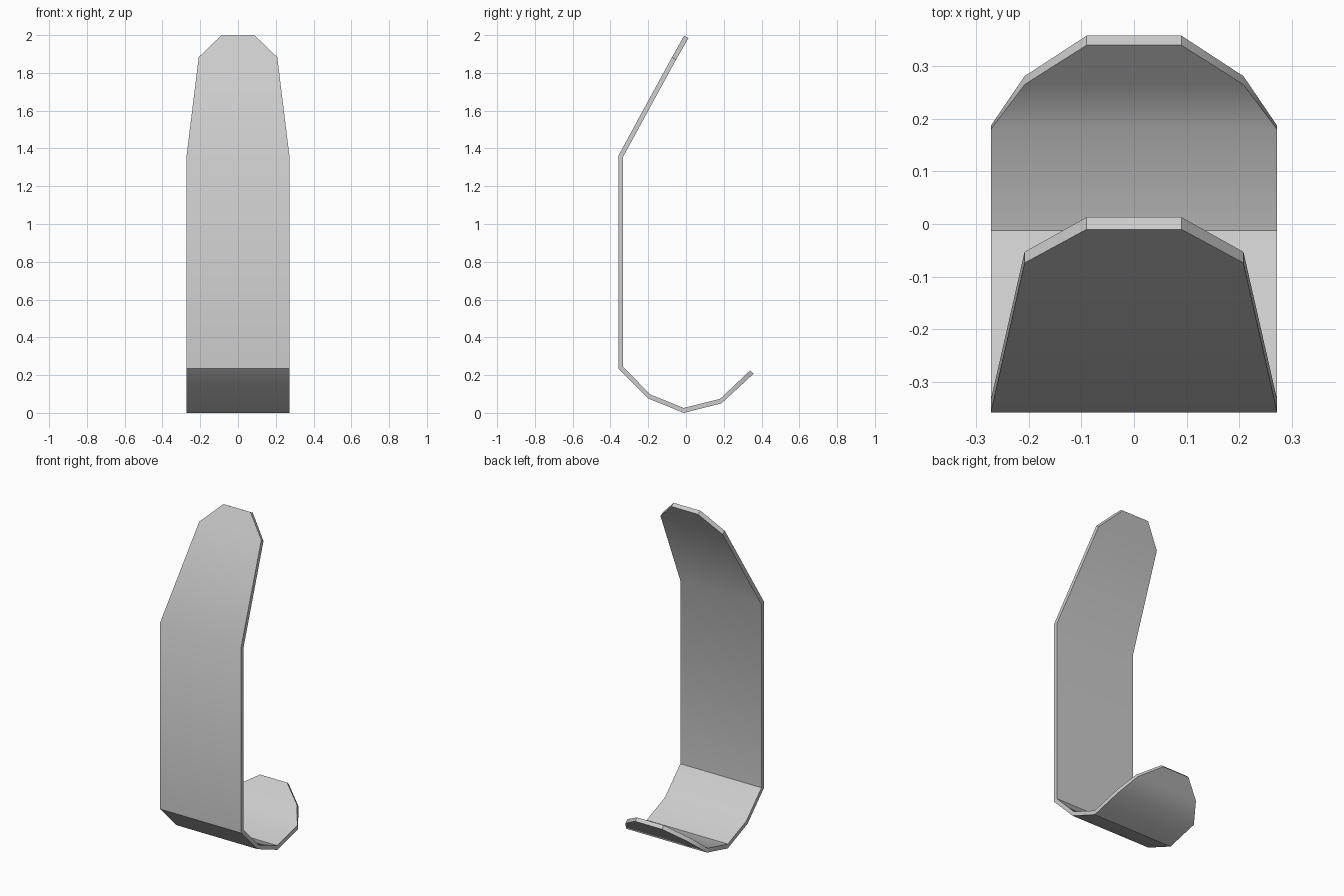
import bpy, bmesh, math

if "Cube" in bpy.data.objects:
    bpy.data.objects.remove(bpy.data.objects["Cube"])

# Stations along the bent strip: outer (y, z), inner (y, z), half width
stations = [
    ((-0.01, 2.0), (0.013, 1.987), 0.09),
    ((-0.074, 1.886), (-0.053, 1.872), 0.208),
    ((-0.358, 1.365), (-0.334, 1.357), 0.272),
    ((-0.358, 0.237), (-0.334, 0.247), 0.272),
    ((-0.20, 0.079), (-0.188, 0.10), 0.272),
    ((-0.012, 0.003), (-0.012, 0.029), 0.272),
    ((0.187, 0.053), (0.18, 0.077), 0.272),
    ((0.281, 0.139), (0.265, 0.157), 0.208),
    ((0.358, 0.211), (0.34, 0.228), 0.09),
]

# Bent strip: loft a rectangular cross-section through the stations
bm = bmesh.new()
rings = []
for (oy, oz), (iy, iz), w in stations:
    corners = [(-w, oy, oz), (w, oy, oz), (w, iy, iz), (-w, iy, iz)]
    rings.append([bm.verts.new(c) for c in corners])
for a, b in zip(rings, rings[1:]):
    for i in range(4):
        j = (i + 1) % 4
        bm.faces.new((a[i], a[j], b[j], b[i]))
bm.faces.new(rings[0])
bm.faces.new(rings[-1])
bmesh.ops.recalc_face_normals(bm, faces=bm.faces)

# Centre on y and stand on the ground
ys = [v.co.y for v in bm.verts]
mid, low = (min(ys) + max(ys)) / 2, min(v.co.z for v in bm.verts)
bmesh.ops.translate(bm, verts=bm.verts, vec=(0, -mid, -low))

mesh = bpy.data.meshes.new("bent_strip_hook")
bm.to_mesh(mesh)
bm.free()
hook = bpy.data.objects.new("bent_strip_hook", mesh)
bpy.context.collection.objects.link(hook)
bpy.context.view_layer.objects.active = hook
hook.select_set(True)
bpy.ops.object.shade_smooth_by_angle(angle=math.radians(30))
